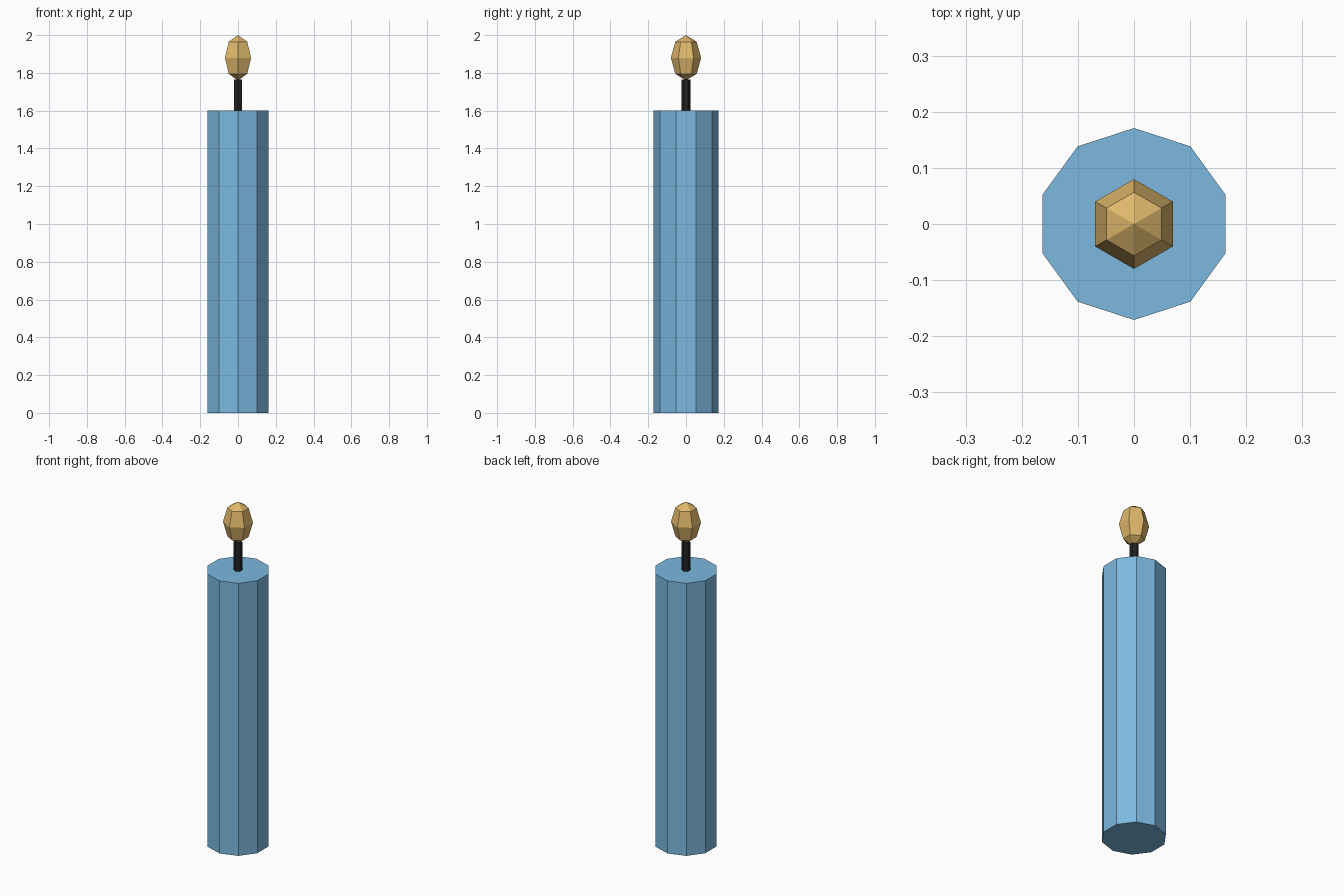
import bpy, bmesh
from math import sin, cos, pi

cube = bpy.data.objects.get("Cube")
if cube:
    bpy.data.objects.remove(cube, do_unlink=True)


def make_material(name, rgb):
    mat = bpy.data.materials.new(name)
    mat.use_nodes = True
    mat.diffuse_color = (*rgb, 1)
    bsdf = next(n for n in mat.node_tree.nodes if n.type == 'BSDF_PRINCIPLED')
    bsdf.inputs["Base Color"].default_value = (*rgb, 1)
    return mat


def turned_part(name, profile, sides, mat):
    """Faceted part turned around z from (radius, height) points, a corner facing +y."""
    bm = bmesh.new()
    rings = []
    for r, z in profile:
        count = sides if r > 0 else 1
        angles = [pi / 2 + 2 * pi * i / sides for i in range(count)]
        rings.append([bm.verts.new((r * cos(a), r * sin(a), z)) for a in angles])
    for low, high in zip(rings, rings[1:]):
        for i in range(sides):
            j = (i + 1) % sides
            corners = [low[i % len(low)], low[j % len(low)],
                       high[j % len(high)], high[i % len(high)]]
            bm.faces.new(list(dict.fromkeys(corners)))
    for ring in (rings[0], rings[-1]):
        if len(ring) > 1:
            bm.faces.new(ring)
    bmesh.ops.recalc_face_normals(bm, faces=bm.faces)
    mesh = bpy.data.meshes.new(name)
    bm.to_mesh(mesh)
    bm.free()
    mesh.materials.append(mat)
    obj = bpy.data.objects.new(name, mesh)
    bpy.context.collection.objects.link(obj)
    return obj


blue = make_material("blue_wax", (0.20, 0.48, 0.74))
black = make_material("black_wick", (0.018, 0.018, 0.018))
gold = make_material("golden_flame", (0.74, 0.48, 0.15))

# Ten-sided wax body
turned_part("candle_body", [(0.171, 0), (0.171, 1.6)], 10, blue)

# Thin wick, reaching slightly into the flame
turned_part("wick", [(0.023, 1.6), (0.023, 1.765)], 6, black)

# Six-sided faceted flame: a stretched low-poly ball
flame_centre, flame_radius, flame_half_height, steps = 1.88, 0.08, 0.12, 4
flame_profile = []
for k in range(steps + 1):
    a = pi * k / steps
    radius = flame_radius * sin(a) if 0 < k < steps else 0
    flame_profile.append((radius, flame_centre - flame_half_height * cos(a)))
turned_part("flame", flame_profile, 6, gold)
